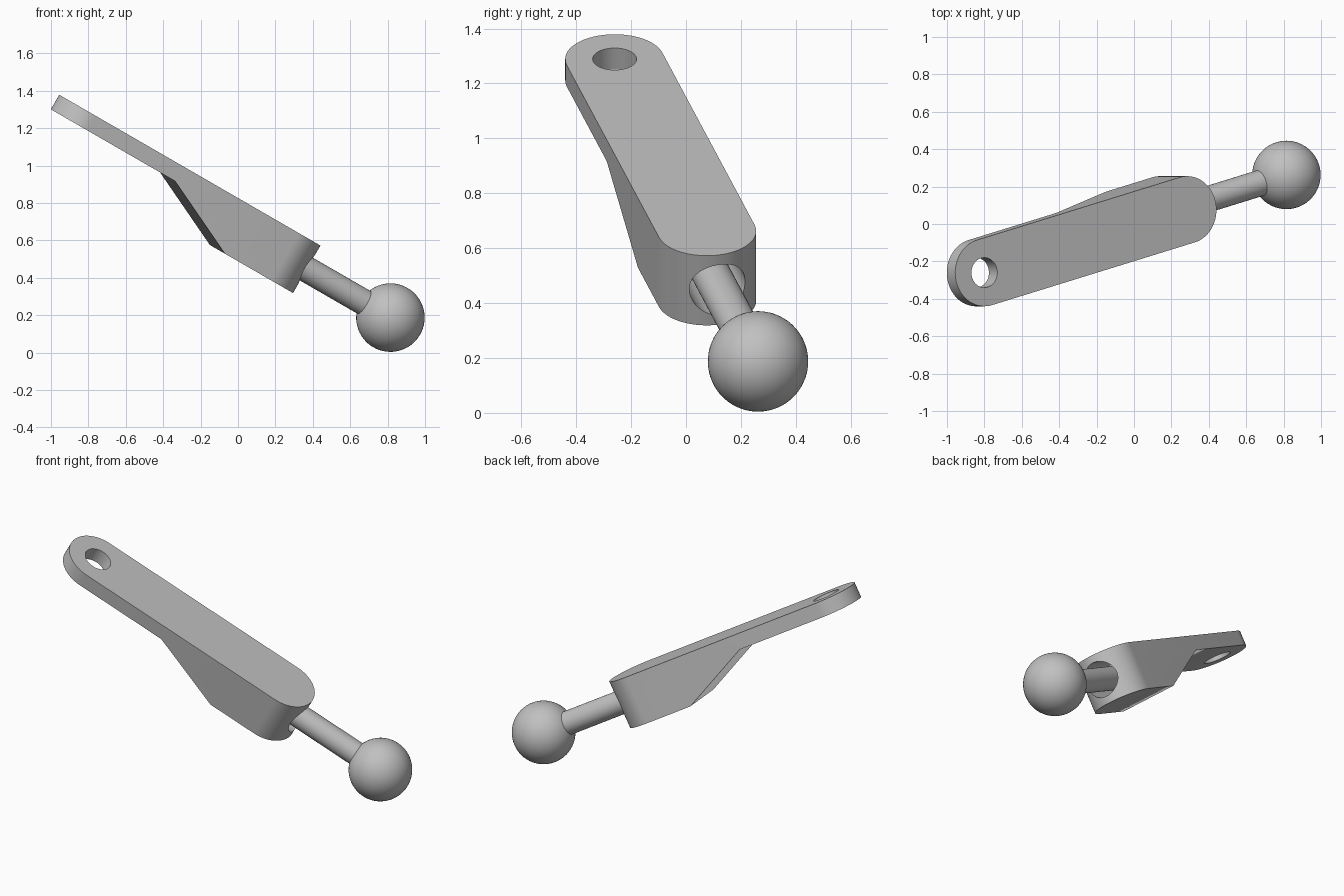
import bpy, bmesh, math
from mathutils import Matrix, Vector

if "Cube" in bpy.data.objects:
    bpy.data.objects.remove(bpy.data.objects["Cube"], do_unlink=True)

# Arm frame: x runs along the arm from the eye hole, z is the arm's top normal
FRAME = (Matrix.Translation((-0.80, -0.26, 1.289))
         @ Matrix.Rotation(math.radians(30), 4, 'Y')
         @ Matrix.Rotation(math.radians(15), 4, 'Z'))
LENGTH, RADIUS, DEPTH, PLATE = 1.297, 0.18, 0.293, 0.09
MID = -DEPTH / 2
BALL_X, POCKET_X = 2.018, 1.2

grey = bpy.data.materials.new("plain grey")
grey.use_nodes = True
grey.diffuse_color = (0.53, 0.53, 0.53, 1)
grey.node_tree.nodes["Principled BSDF"].inputs["Base Color"].default_value = grey.diffuse_color


def add_object(name, bm):
    bmesh.ops.recalc_face_normals(bm, faces=bm.faces)
    mesh = bpy.data.meshes.new(name)
    bm.to_mesh(mesh)
    bm.free()
    obj = bpy.data.objects.new(name, mesh)
    bpy.context.collection.objects.link(obj)
    obj.matrix_world = FRAME
    return obj


def prism(name, outline, direction):
    bm = bmesh.new()
    face = bm.faces.new([bm.verts.new(p) for p in outline])
    new = bmesh.ops.extrude_face_region(bm, geom=[face])["geom"]
    bmesh.ops.translate(bm, vec=Vector(direction),
                        verts=[v for v in new if isinstance(v, bmesh.types.BMVert)])
    return add_object(name, bm)


def cylinder(name, radius, length, centre, along_arm):
    bm = bmesh.new()
    turn = Matrix.Rotation(math.pi / 2, 4, 'Y') if along_arm else Matrix()
    bmesh.ops.create_cone(bm, cap_ends=True, segments=48, radius1=radius, radius2=radius,
                          depth=length, matrix=Matrix.Translation(centre) @ turn)
    return add_object(name, bm)


def cut(obj, cutter):
    cutter.hide_render = True
    mod = obj.modifiers.new("cut", 'BOOLEAN')
    mod.operation, mod.solver, mod.object = 'DIFFERENCE', 'EXACT', cutter
    bpy.context.view_layer.objects.active = obj
    bpy.ops.object.modifier_apply(modifier=mod.name)
    bpy.data.objects.remove(cutter, do_unlink=True)


def finish(obj):
    obj.data.materials.clear()
    obj.data.materials.append(grey)
    bpy.ops.object.select_all(action='DESELECT')
    obj.select_set(True)
    bpy.context.view_layer.objects.active = obj
    bpy.ops.object.shade_smooth_by_angle(angle=math.radians(30))


# Round-ended arm body
outline = []
for centre, start in ((LENGTH, -math.pi / 2), (0, math.pi / 2)):
    for i in range(33):
        a = start + math.pi * i / 32
        outline.append((centre + RADIUS * math.cos(a), RADIUS * math.sin(a), -DEPTH))
arm = prism("arm", outline, (0, 0, DEPTH))

# Underside relief: thin plate sloping down to the thick end
slope = (1.0 - 0.56) / (DEPTH - PLATE)
below = -DEPTH - 0.1
relief = [(-0.4, -0.4, -PLATE), (0.56, -0.4, -PLATE),
          (0.56 + slope * (-PLATE - below), -0.4, below), (-0.4, -0.4, below)]
cut(arm, prism("relief_cutter", relief, (0, 0.8, 0)))

# Eye hole through the plate and pocket in the thick end
cut(arm, cylinder("eye_cutter", 0.08, 0.5, (0, 0, 0), False))
cut(arm, cylinder("pocket_cutter", 0.105, 0.5, (POCKET_X + 0.25, 0, MID), True))
finish(arm)

# Rod from the pocket floor into the ball
rod_start, rod_end = POCKET_X - 0.01, BALL_X - 0.1
finish(cylinder("rod", 0.07, rod_end - rod_start, ((rod_start + rod_end) / 2, 0, MID), True))

# Ball end
bm = bmesh.new()
bmesh.ops.create_uvsphere(bm, u_segments=48, v_segments=32, radius=0.183,
                          matrix=Matrix.Translation((BALL_X, 0, MID)))
finish(add_object("ball", bm))
